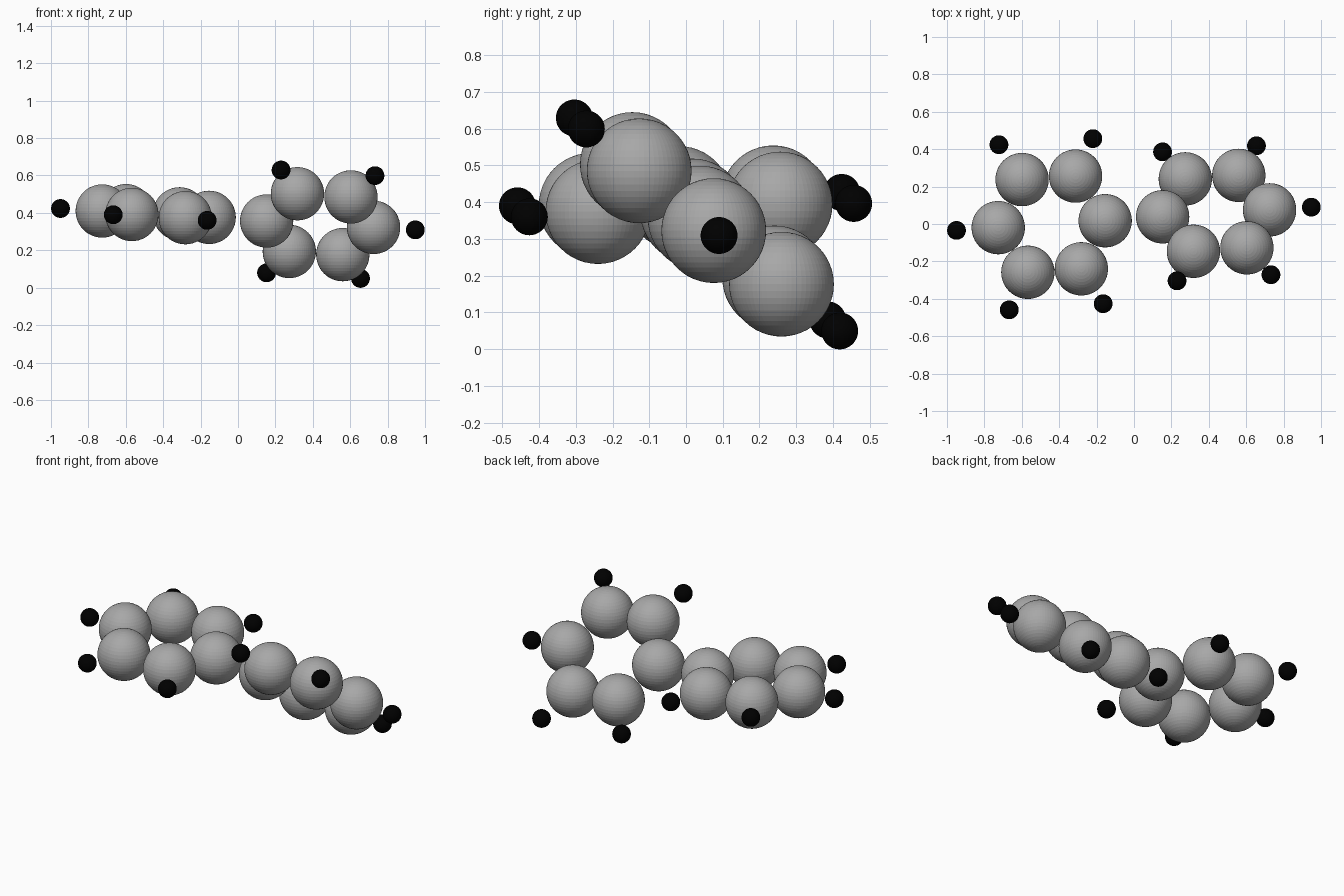
import bpy
from math import radians, cos, sin
from mathutils import Vector

if "Cube" in bpy.data.objects:
    bpy.data.objects.remove(bpy.data.objects["Cube"])

CARBON_R, HYDROGEN_R = 0.1425, 0.0502      # ball radii
CARBON_RING, HYDROGEN_RING = 0.287, 0.511  # distances from ring centre


def colour(name, value):
    mat = bpy.data.materials.new(name)
    mat.diffuse_color = (value, value, value, 1)
    mat.use_nodes = True
    mat.node_tree.nodes["Principled BSDF"].inputs["Base Color"].default_value = mat.diffuse_color
    return mat


dark_grey = colour("dark_grey", 0.39)
black = colour("black", 0.0)


def ball(name, centre, radius, material):
    bpy.ops.mesh.primitive_uv_sphere_add(segments=64, ring_count=24, radius=radius, location=centre)
    obj = bpy.context.object
    obj.name = name
    obj.data.materials.append(material)


def ring(name, centre, outward, across):
    """Hexagon of large balls; small balls on every corner except the linking one."""
    c, u, v = Vector(centre), Vector(outward).normalized(), Vector(across).normalized()
    for i in range(6):
        a = radians(60 * i)
        d = u * cos(a) + v * sin(a)
        ball(f"{name}_large_ball_{i + 1}", c + d * CARBON_RING, CARBON_R, dark_grey)
        if i != 3:
            # small balls beside the link lean slightly away from the other ring
            lean = u * 0.007 if i in (2, 4) else Vector()
            ball(f"{name}_small_ball_{i + 1}", c + d * HYDROGEN_RING + lean, HYDROGEN_R, black)


# Two flat rings sharing one long axis, twisted against each other
axis = Vector((1.897, 0.123, -0.113))
ring("left_ring", (-0.440, -0.001, 0.393), -axis, (-0.11, 1.765, 0.073))
ring("right_ring", (0.439, 0.057, 0.3395), axis, (-0.155, 1.38, -1.10))
